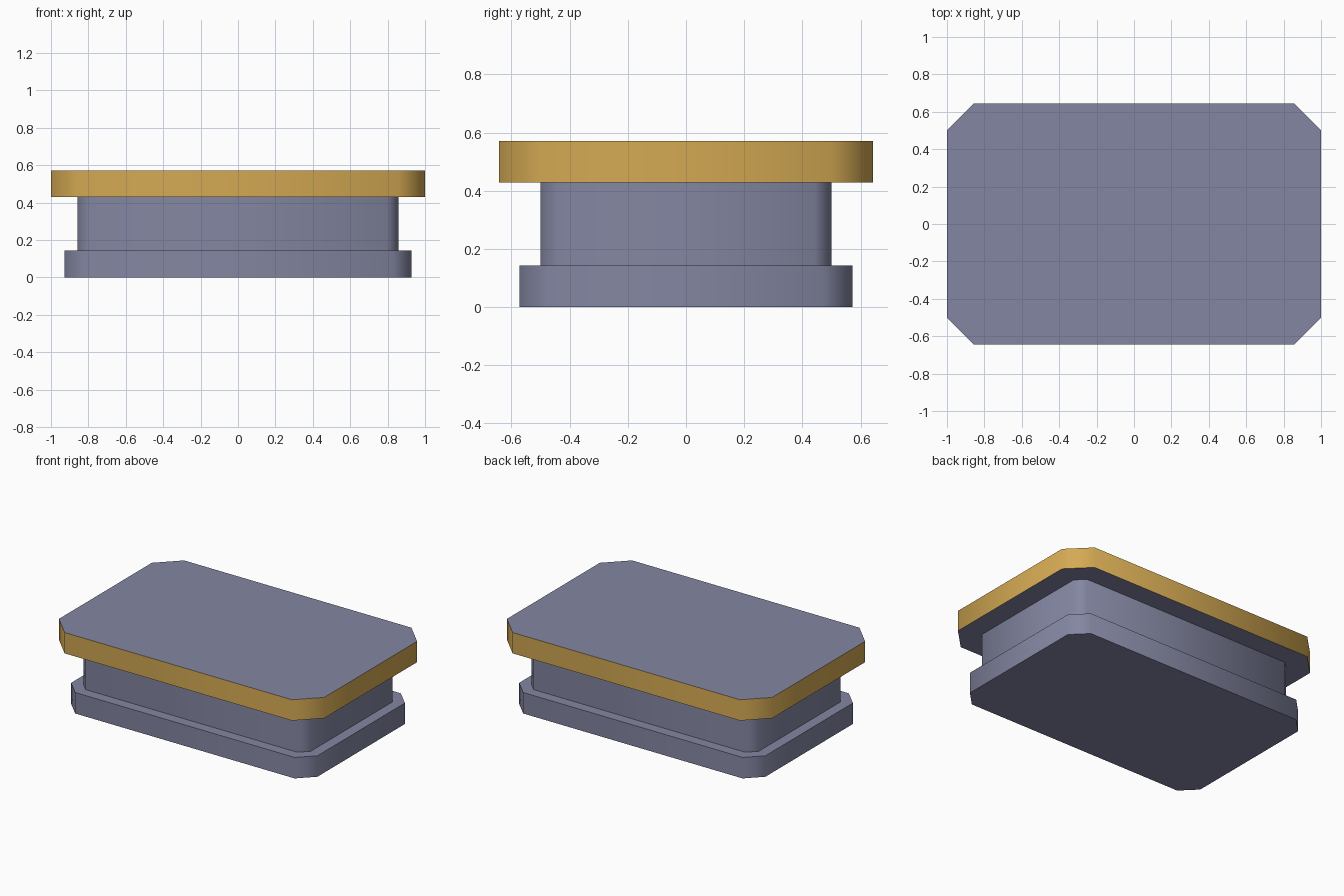
import bpy, bmesh, math

if "Cube" in bpy.data.objects:
    bpy.data.objects.remove(bpy.data.objects["Cube"])

def material(name, rgb):
    m = bpy.data.materials.new(name)
    m.diffuse_color = (*rgb, 1)
    m.use_nodes = True
    m.node_tree.nodes["Principled BSDF"].inputs["Base Color"].default_value = m.diffuse_color
    return m

slate = material("slate_grey", (0.23, 0.24, 0.36))
gold = material("gold", (0.66, 0.40, 0.087))

HALF_X, HALF_Y, CORNER = 1.0, 0.643, 0.143   # outline of the top slab

def outline(inset):
    """Chamfered rectangle, moved evenly inwards (counter-clockwise)."""
    x, y = HALF_X - inset, HALF_Y - inset
    c = CORNER - inset * (2 - math.sqrt(2))
    return [(x, -y + c), (x, y - c), (x - c, y), (-x + c, y),
            (-x, y - c), (-x, -y + c), (-x + c, -y), (x - c, -y)]

def tier(name, inset, z0, z1, side_index=0, caps=True):
    bm = bmesh.new()
    low = [bm.verts.new((x, y, z0)) for x, y in outline(inset)]
    high = [bm.verts.new((x, y, z1)) for x, y in outline(inset)]
    n = len(low)
    for i in range(n):
        j = (i + 1) % n
        f = bm.faces.new((low[i], low[j], high[j], high[i]))
        f.material_index = side_index
    if caps:
        bm.faces.new(low[::-1])
        bm.faces.new(high)
    mesh = bpy.data.meshes.new(name)
    bm.to_mesh(mesh)
    bm.free()
    mesh.materials.append(slate)
    mesh.materials.append(gold)
    ob = bpy.data.objects.new(name, mesh)
    bpy.context.collection.objects.link(ob)
    # soft shading round the chamfers, sharp rims
    bpy.ops.object.select_all(action='DESELECT')
    ob.select_set(True)
    bpy.context.view_layer.objects.active = ob
    bpy.ops.object.shade_smooth_by_angle(angle=math.radians(60))
    return ob

# foot, recessed waist and overhanging slab with a gold rim
tier("base", 0.0714, 0.0, 0.143)
tier("waist", 0.143, 0.143, 0.429, caps=False)
tier("top_slab", 0.0, 0.429, 0.571, side_index=1)
